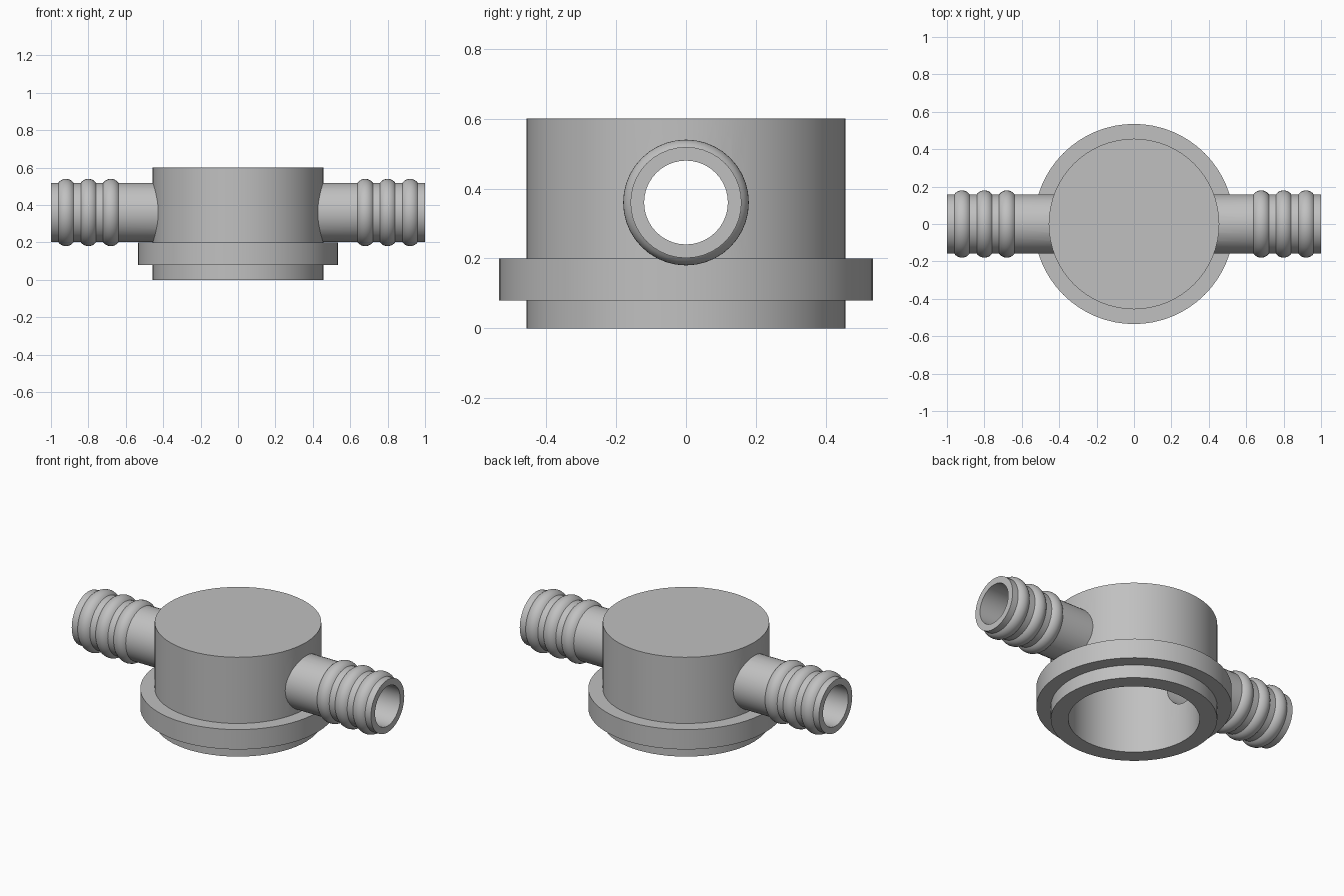
import bpy, bmesh, math
from mathutils import Matrix, Vector

old = bpy.data.objects.get("Cube")
if old:
    bpy.data.objects.remove(old, do_unlink=True)

grey = bpy.data.materials.new("plain grey")
grey.use_nodes = True
colour = (0.53, 0.53, 0.53, 1)
grey.diffuse_color = colour
grey.node_tree.nodes["Principled BSDF"].inputs["Base Color"].default_value = colour

BORE_Z = 0.36
ALONG_X = Matrix.Translation((0, 0, BORE_Z)) @ Matrix.Rotation(math.pi / 2, 4, 'Y')


def lathe(name, profile, sides, matrix=Matrix()):
    """Closed solid from (radius, height) pairs turned about z."""
    bm = bmesh.new()
    rings = []
    for r, h in profile:
        rings.append([bm.verts.new(matrix @ Vector((
            r * math.cos(math.tau * i / sides), r * math.sin(math.tau * i / sides), h)))
            for i in range(sides)])
    for low, high in zip(rings, rings[1:]):
        for i in range(sides):
            j = (i + 1) % sides
            bm.faces.new((low[i], low[j], high[j], high[i]))
    bm.faces.new(rings[0][::-1])
    bm.faces.new(rings[-1])
    bmesh.ops.recalc_face_normals(bm, faces=bm.faces)
    mesh = bpy.data.meshes.new(name)
    bm.to_mesh(mesh)
    bm.free()
    mesh.materials.append(grey)
    obj = bpy.data.objects.new(name, mesh)
    bpy.context.collection.objects.link(obj)
    return obj


def combine(target, tool, operation):
    """Apply a boolean and remove the tool."""
    mod = target.modifiers.new(operation, 'BOOLEAN')
    mod.operation, mod.solver, mod.object = operation, 'EXACT', tool
    bpy.context.view_layer.objects.active = target
    bpy.ops.object.modifier_apply(modifier=mod.name)
    bpy.data.objects.remove(tool, do_unlink=True)


# Capped drum with a flange near its foot
housing = lathe("pipe_housing", [(0.456, 0), (0.456, 0.08), (0.535, 0.08), (0.535, 0.2),
                                 (0.456, 0.2), (0.456, 0.6)], 64)

# Hose barbs: half a profile with three rounded ribs, mirrored to both ends
TUBE_R, RIB_R, RIB_AXIS = 0.159, 0.05, 0.13
half_angle = math.acos((TUBE_R - RIB_AXIS) / RIB_R)
half = []
for centre in (0.68, 0.8, 0.92):
    for k in range(11):
        a = half_angle * (k / 5 - 1)
        half.append((RIB_AXIS + RIB_R * math.cos(a), centre + RIB_R * math.sin(a)))
half.append((TUBE_R, 1))
barbs = lathe("hose_barbs", [(r, -h) for r, h in reversed(half)] + half, 40, ALONG_X)
combine(housing, barbs, 'UNION')

# Open chamber from below and the through bore
combine(housing, lathe("chamber", [(0.36, -0.1), (0.36, 0.5)], 64), 'DIFFERENCE')
combine(housing, lathe("bore", [(0.12, -1.1), (0.12, 1.1)], 40, ALONG_X), 'DIFFERENCE')

bpy.ops.object.select_all(action='DESELECT')
housing.select_set(True)
bpy.context.view_layer.objects.active = housing
bpy.ops.object.shade_smooth_by_angle(angle=math.radians(30))
